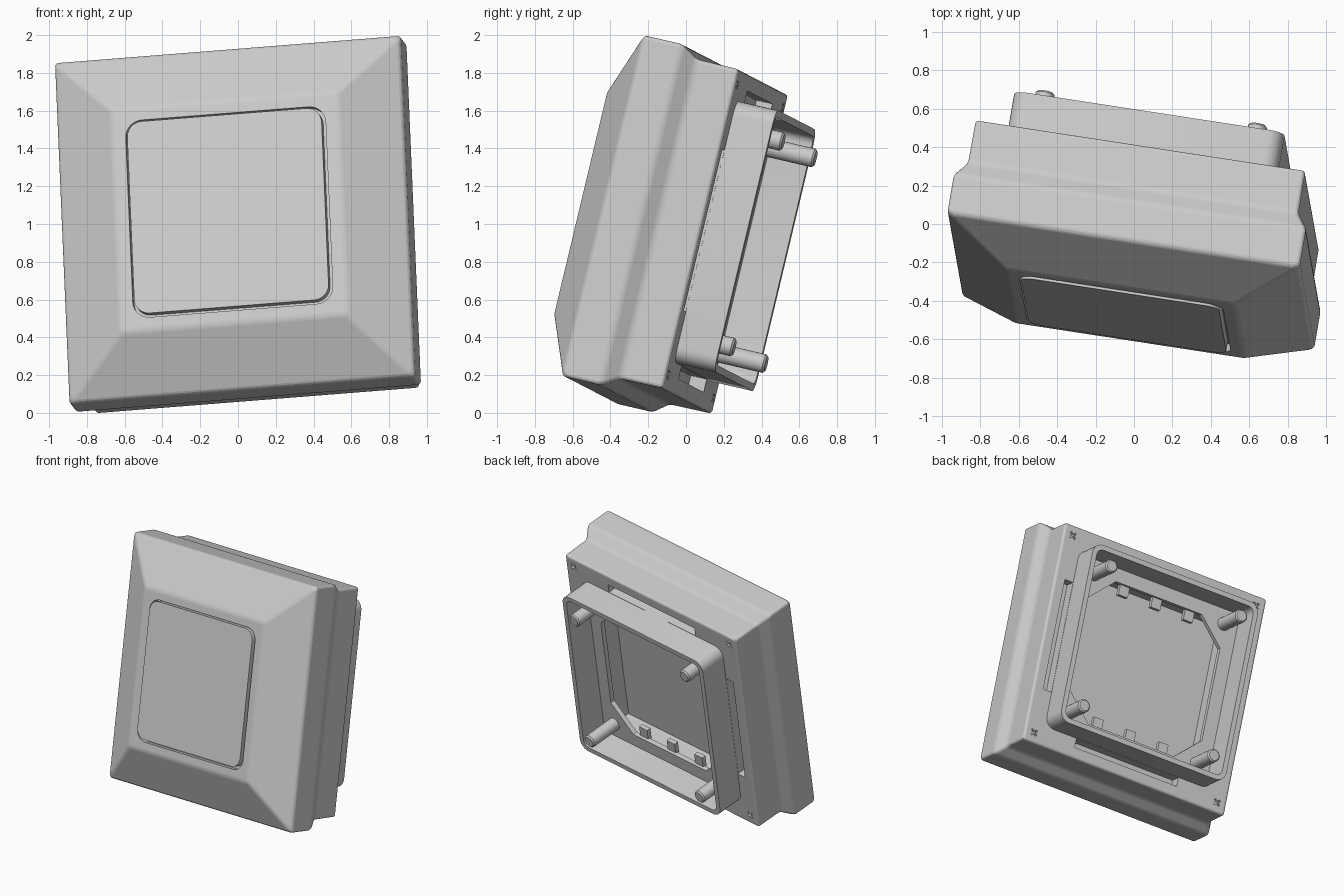
import bpy, bmesh, math
from mathutils import Matrix, Vector

if "Cube" in bpy.data.objects:
    bpy.data.objects.remove(bpy.data.objects["Cube"])

# Tilted local frame: x = right, y = up, z = outward from the front
U = Vector((0.9855, -0.151, 0.078)).normalized()
V = Vector((-0.043, 0.232, 0.971))
V = (V - U * V.dot(U)).normalized()
N = U.cross(V)
FRAME = Matrix.Translation((-0.015, -0.292, 1.022)) @ Matrix((U, V, N)).transposed().to_4x4()
parts = []


def rounded(hx, hy, r, seg=6, cx=0, cy=0):
    """Outline of a rectangle with rounded corners (seg=1 gives chamfers, r=0 gives a plain one)."""
    if r == 0:
        return [(cx + hx, cy + hy), (cx - hx, cy + hy), (cx - hx, cy - hy), (cx + hx, cy - hy)]
    pts = []
    for i, (sx, sy) in enumerate(((1, 1), (-1, 1), (-1, -1), (1, -1))):
        for k in range(seg + 1):
            a = math.pi / 2 * (i + k / seg)
            pts.append((cx + sx * (hx - r) + r * math.cos(a), cy + sy * (hy - r) + r * math.sin(a)))
    return pts


def loft(name, rings, closed=False, bevel=0, smooth=True, cutter=False):
    """Skin a list of (outline, z); closed joins last ring to first, otherwise both ends are capped."""
    bm = bmesh.new()
    loops = [[bm.verts.new((x, y, z)) for x, y in o] for o, z in rings]
    n = len(loops[0])
    pairs = list(zip(loops, loops[1:])) + ([(loops[-1], loops[0])] if closed else [])
    for a, b in pairs:
        for i in range(n):
            bm.faces.new((a[i], a[(i + 1) % n], b[(i + 1) % n], b[i]))
    if not closed:
        bm.faces.new(loops[0])
        bm.faces.new(loops[-1])
    bmesh.ops.recalc_face_normals(bm, faces=bm.faces)
    me = bpy.data.meshes.new(name)
    bm.to_mesh(me)
    bm.free()
    ob = bpy.data.objects.new(name, me)
    bpy.context.collection.objects.link(ob)
    ob.matrix_world = FRAME
    parts.append(ob)
    if cutter:
        ob.hide_render = True
        ob.display_type = 'WIRE'
    elif smooth:
        me.shade_smooth()
        me.set_sharp_from_angle(angle=math.radians(30))
    if bevel:
        m = ob.modifiers.new("bevel", 'BEVEL')
        m.width, m.segments, m.angle_limit = bevel, 3, math.radians(20)
    return ob


def prism(name, outline, z0, z1, **kw):
    return loft(name, [(outline, z0), (outline, z1)], **kw)


def cut(ob, name, outline, z0, z1):
    m = ob.modifiers.new(name, 'BOOLEAN')
    m.operation, m.solver = 'DIFFERENCE', 'EXACT'
    m.object = prism(name, outline, z0, z1, cutter=True)


# Housing: sloped front frame, straight rim, step in, back box
profile = [(0.605, 0.177), (0.929, 0), (0.929, -0.21), (0.871, -0.297), (0.869, -0.528)]
housing = loft("housing", [(rounded(h, h, 0), z) for h, z in profile], bevel=0.018, smooth=False)

# Front groove with the display panel standing in it
cut(housing, "panel_groove_cutter", rounded(0.537, 0.537, 0.09, 8), 0.135, 0.3)
prism("display_panel", rounded(0.522, 0.522, 0.08, 8, -0.005, 0.005), 0.12, 0.188)

# Back opening with chamfered corners and the wider cavity behind it
cut(housing, "back_opening_cutter", rounded(0.57, 0.57, 0.2, 1), -0.6, -0.46)
cut(housing, "cavity_cutter", rounded(0.6, 0.6, 0), -0.49, -0.34)

# Vent slots beside the mount, and crossed screw marks at the corners
for i, (dx, dy) in enumerate(((1, 0), (-1, 0), (0, 1), (0, -1))):
    hx, hy = (0.035, 0.44) if dx else (0.44, 0.035)
    cut(housing, f"slot_cutter_{i}", rounded(hx, hy, 0, 1, dx * 0.75, dy * 0.75), -0.6, -0.44)
for sx in (-1, 1):
    for sy in (-1, 1):
        c, d, w = 0.79, 0.03, 0.007
        plus = [(d, w), (w, w), (w, d), (-w, d), (-w, w), (-d, w),
                (-d, -w), (-w, -w), (-w, -d), (w, -d), (w, -w), (d, -w)]
        q = math.sqrt(0.5)
        turned = [(sx * c + q * (x - y), sy * c + q * (x + y)) for x, y in plus]
        cut(housing, "screw_mark_cutter", turned, -0.6, -0.5)

# Mount: open rounded frame on the back
outer, inner = rounded(0.713, 0.713, 0.08), rounded(0.675, 0.675, 0.05)
loft("mount_frame", [(outer, -0.52), (outer, -0.747), (inner, -0.747), (inner, -0.52)], closed=True)

# Four pegs with a small chamfer at the tip
for sx in (-1, 1):
    for sy in (-1, 1):
        def ring(r):
            return [(sx * 0.56 + r * math.cos(a * math.pi / 12),
                     sy * 0.56 + r * math.sin(a * math.pi / 12)) for a in range(24)]
        loft("peg", [(ring(0.05), -0.5), (ring(0.05), -0.79), (ring(0.04), -0.80)])

# Retaining clips along the top and bottom of the opening
for sy in (-1, 1):
    for x in (-0.28, 0, 0.28):
        prism("clip", rounded(0.04, 0.045, 0, 1, x, sy * 0.535), -0.505, -0.47, smooth=False)

# Centre on x and y, and stand on z = 0
bpy.context.view_layer.update()
dg = bpy.context.evaluated_depsgraph_get()
pts = []
for ob in parts:
    if not ob.hide_render:
        ev = ob.evaluated_get(dg)
        pts += [FRAME @ v.co for v in ev.data.vertices]
lo = [min(p[i] for p in pts) for i in range(3)]
hi = [max(p[i] for p in pts) for i in range(3)]
shift = Matrix.Translation((-(lo[0] + hi[0]) / 2, -(lo[1] + hi[1]) / 2, -lo[2]))
for ob in parts:
    ob.matrix_world = shift @ FRAME
